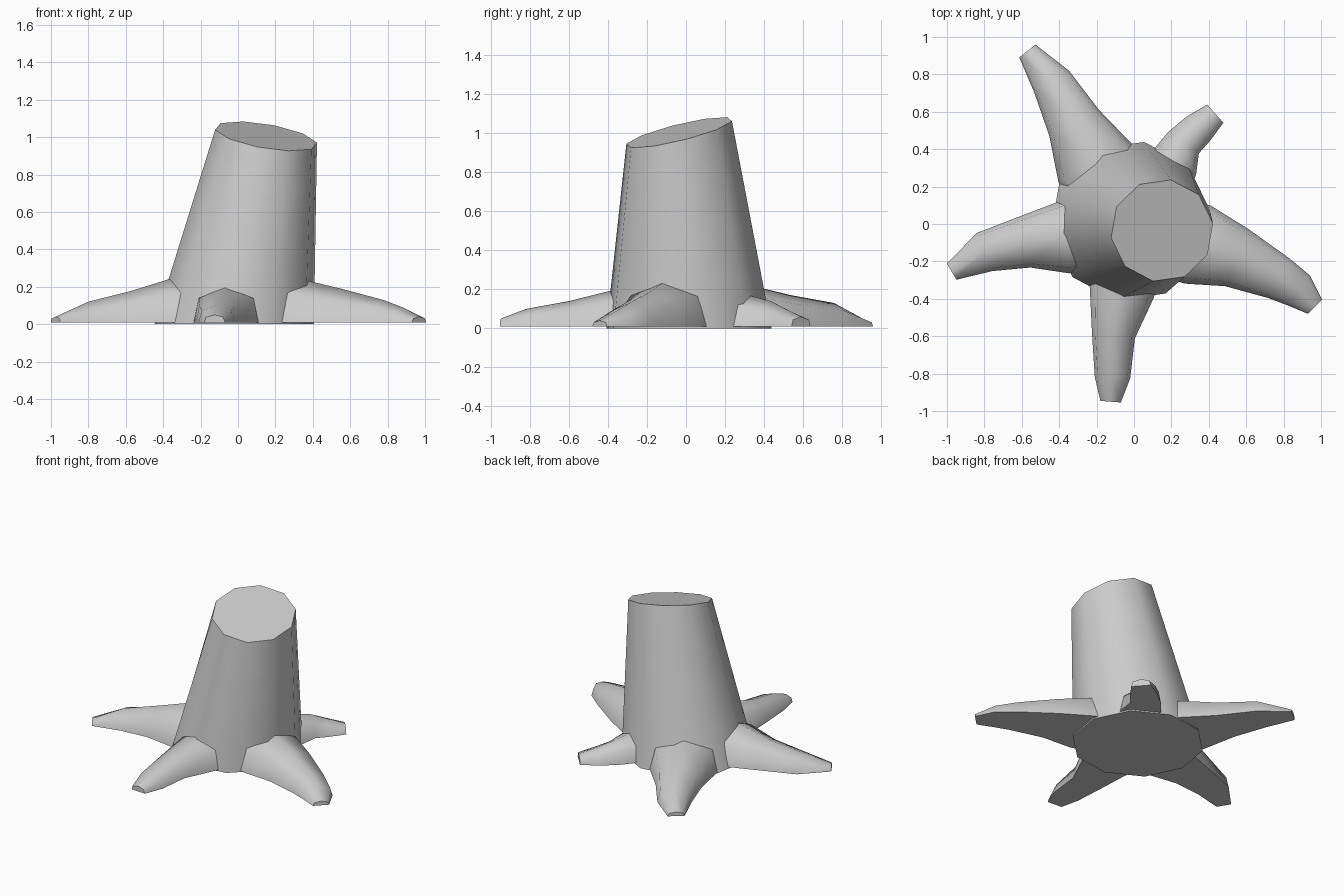
import bpy
import bmesh
import math
from mathutils import Vector

default_cube = bpy.data.objects.get("Cube")
if default_cube:
    bpy.data.objects.remove(default_cube, do_unlink=True)

# Single plain grey for the whole stump
grey = bpy.data.materials.new("plain_grey")
grey.use_nodes = True
colour = (0.6, 0.6, 0.6, 1)
grey.diffuse_color = colour
grey.node_tree.nodes["Principled BSDF"].inputs["Base Color"].default_value = colour


def loft(name, rings):
    """Skin a list of equal-length closed rings and cap both ends."""
    bm = bmesh.new()
    loops = [[bm.verts.new(point) for point in ring] for ring in rings]
    count = len(loops[0])
    for lower, upper in zip(loops, loops[1:]):
        for i in range(count):
            j = (i + 1) % count
            bm.faces.new((lower[i], lower[j], upper[j], upper[i]))
    bm.faces.new(loops[0])
    bm.faces.new(loops[-1])
    bmesh.ops.recalc_face_normals(bm, faces=bm.faces)
    mesh = bpy.data.meshes.new(name)
    bm.to_mesh(mesh)
    bm.free()
    mesh.materials.append(grey)
    obj = bpy.data.objects.new(name, mesh)
    bpy.context.collection.objects.link(obj)
    bpy.ops.object.select_all(action='DESELECT')
    obj.select_set(True)
    bpy.context.view_layer.objects.active = obj
    bpy.ops.object.shade_smooth_by_angle(angle=math.radians(55))
    return obj


# Leaning, tapered trunk with a slanted cut across the top
SIDES = 10
base_centre, base_radius = Vector((-0.02, 0.015, 0)), 0.43
top_centre, top_radius = Vector((0.15, -0.035, 1.005)), 0.275


def trunk_ring(t):
    ring = []
    for i in range(SIDES):
        angle = math.radians(8) + math.tau * i / SIDES
        around = Vector((math.cos(angle), math.sin(angle), 0))
        bottom = base_centre + around * base_radius
        top = top_centre + around * top_radius
        top.z += top_radius * (0.24 * around.y - 0.16 * around.x)
        ring.append(bottom.lerp(top, t))
    return ring


loft("trunk", [trunk_ring(t) for t in (0, 0.25, 0.5, 0.75, 1)])

# Half-round root section: sideways and upward fractions
SECTION = [(-1, 0), (-0.84, 0.68), (0, 1), (0.84, 0.68), (1, 0)]
GROUND = 0.01


def root(name, stations):
    """Each station, from tip to trunk, is x, y, half width, height."""
    centres = [Vector((x, y, GROUND)) for x, y, _, _ in stations]
    sizes = [(w, h - GROUND) for _, _, w, h in stations]
    # bury the thick end inside the trunk
    centres.append(centres[-1] + (centres[-1] - centres[-2]) * 0.6)
    sizes.append(sizes[-1])
    rings = []
    last = len(centres) - 1
    for i, (centre, (width, height)) in enumerate(zip(centres, sizes)):
        along = (centres[min(i + 1, last)] - centres[max(i - 1, 0)]).normalized()
        side = Vector((-along.y, along.x, 0))
        rings.append([centre + side * (u * width) + Vector((0, 0, v * height))
                      for u, v in SECTION])
    loft(name, rings)


# Five spreading roots
root("back_right_root", [(-.57, .925, .055, .04), (-.44, .76, .11, .13),
                         (-.32, .54, .15, .17), (-.21, .33, .22, .22)])
root("back_left_root", [(.435, .59, .065, .06), (.345, .51, .09, .1),
                        (.265, .435, .1, .14), (.21, .32, .135, .17)])
root("left_root", [(.968, -.443, .053, .04), (.88, -.355, .1, .09),
                   (.775, -.29, .12, .13), (.55, -.18, .165, .19),
                   (.34, -.11, .22, .24)])
root("front_root", [(-.125, -.95, .055, .05), (-.115, -.82, .095, .1),
                    (-.11, -.6, .115, .14), (-.065, -.36, .175, .2)])
root("right_root", [(-.975, -.255, .05, .04), (-.8, -.15, .11, .12),
                    (-.58, -.095, .14, .175), (-.37, -.07, .195, .24)])
